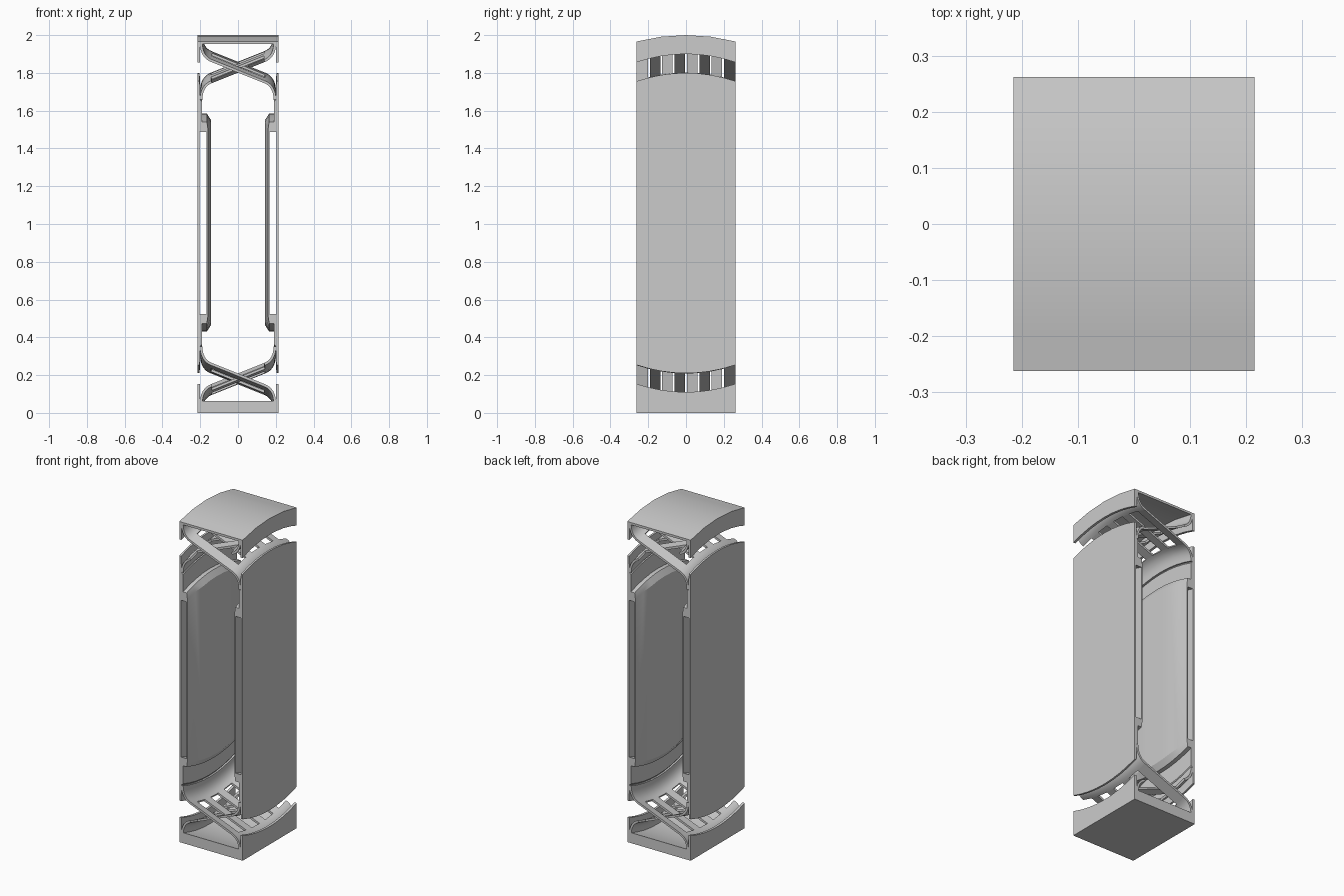
import bpy, bmesh, math

if "Cube" in bpy.data.objects:
    bpy.data.objects.remove(bpy.data.objects["Cube"])

W, D, H = 0.215, 0.262, 2.0
SAG = 0.044          # how far the curved edges rise from middle to front/back
MID = 1.005          # mirror height
N = 8
YS = [-D + 2 * D * i / N for i in range(N + 1)]

grey = bpy.data.materials.new("light grey")
grey.diffuse_color = (0.6, 0.6, 0.6, 1)
grey.use_nodes = True
grey.node_tree.nodes["Principled BSDF"].inputs["Base Color"].default_value = grey.diffuse_color


def bend(x, y, z):
    """Bow the lower half up and the upper half down towards front and back."""
    s = SAG * (y / D) ** 2
    return (x, y, z + s if z < MID else z - s)


def loft(bm, profile, ys, fn=bend):
    """Sweep a closed (x, z) profile along y, each point moved by fn."""
    rings = [[bm.verts.new(fn(x, y, z)) for x, z in profile] for y in ys]
    n = len(profile)
    for a, b in zip(rings, rings[1:]):
        for i in range(n):
            j = (i + 1) % n
            bm.faces.new((a[i], a[j], b[j], b[i]))
    bm.faces.new(rings[0])
    bm.faces.new(rings[-1][::-1])


def finish(bm, name):
    bmesh.ops.recalc_face_normals(bm, faces=bm.faces)
    me = bpy.data.meshes.new(name)
    bm.to_mesh(me)
    bm.free()
    me.materials.append(grey)
    ob = bpy.data.objects.new(name, me)
    bpy.context.collection.objects.link(ob)
    bpy.context.view_layer.objects.active = ob
    bpy.ops.object.select_all(action='DESELECT')
    ob.select_set(True)
    bpy.ops.object.shade_smooth_by_angle(angle=math.radians(18))
    return ob


def ribbon(path, t=0.013):
    """Closed outline of a thin strip following a path."""
    left, right = [], []
    for i, (x, z) in enumerate(path):
        a, b = path[max(i - 1, 0)], path[min(i + 1, len(path) - 1)]
        dx, dz = b[0] - a[0], b[1] - a[1]
        k = t / 2 / math.hypot(dx, dz)
        left.append((x - dz * k, z + dx * k))
        right.append((x + dz * k, z - dx * k))
    return left + right[::-1]


# base tray: flat underneath, curved floor and rims
def base_bend(x, y, z):
    return (x, y, 0) if z == 0 else bend(x, y, z)


bm = bmesh.new()
loft(bm, [(-W, 0), (W, 0), (W, .11), (.2, .11), (.2, .02),
          (-.2, .02), (-.2, .11), (-W, .11)], YS, base_bend)
finish(bm, "base_tray")


# top cap: arched lid of four facets with hanging rims
def cap_bend(x, y, z):
    if z < 1.95:
        return bend(x, y, z)
    u = abs(y) / D * 2
    i = min(int(u), 1)
    f = u - i
    arc = (i / 2) ** 2 * (1 - f) + ((i + 1) / 2) ** 2 * f
    return (x, y, z - 0.034 * arc)


bm = bmesh.new()
loft(bm, [(-W, H), (W, H), (W, 1.9), (.2, 1.9), (.2, 1.986),
          (-.2, 1.986), (-.2, 1.9), (-W, 1.9)], YS, cap_bend)
finish(bm, "top_cap")


# inner pads bulge inward, tapering near front and back
def pad_bend(x, y, z):
    if abs(x) < 0.163:
        f = max(0, (abs(y) - D * .5) / (D * .5))
        x += math.copysign(0.017 * f * min(1, (0.163 - abs(x)) / 0.02), x)
    return bend(x, y, z)


for side, word in ((-1, "left"), (1, "right")):
    bm = bmesh.new()
    wall = [(W, .21), (W, 1.8), (.203, 1.8), (.2, 1.70), (.19, 1.69), (.19, 1.53),
            (.204, 1.53), (.204, .48), (.19, .48), (.19, .32), (.2, .31), (.203, .21)]
    loft(bm, [(side * x, z) for x, z in wall], YS)
    finish(bm, word + "_wall")
    bm = bmesh.new()
    pad = [(.204, 1.585), (.165, 1.585), (.143, 1.55), (.143, .465), (.165, .43),
           (.204, .43), (.204, .48), (.166, .48), (.166, 1.53), (.204, 1.53)]
    loft(bm, [(side * x, z) for x, z in pad], YS, pad_bend)
    finish(bm, word + "_pad")

# crossing slatted sheets, point-symmetric S curve about the crossing
ZC = 0.158
P0, P1, P2 = (.14, .214), (.194, .235), (.195, .308)
curve = []
for i in range(9):
    t = i / 8
    curve.append(tuple((1 - t) ** 2 * a + 2 * t * (1 - t) * b + t * t * c
                       for a, b, c in zip(P0, P1, P2)))
upper = curve
lower = [(-x, 2 * ZC - z) for x, z in curve]
middle = [(-P0[0] - .002, 2 * ZC - P0[1] - .001), (P0[0] + .002, P0[1] + .001)]
PITCH = 2 * D / 8

for top in (False, True):
    for side, word in ((1, "right"), (-1, "left")):
        def place(path):
            out = []
            for x, z in path:
                z = max(z, 0.012)
                out.append((side * x, 2 * MID - z if top else z))
            return out
        bm = bmesh.new()
        for part in (upper, lower):
            loft(bm, place(ribbon(part)), YS)
        # in both ends the front slat falls from left to right
        first = 1 if (side == 1) != top else 0
        for k in range(first, 8, 2):
            a = -D + k * PITCH + (0 if k == 0 else .005)
            b = -D + (k + 1) * PITCH - (0 if k == 7 else .005)
            loft(bm, place(ribbon(middle)), [a, b])
        finish(bm, ("top_" if top else "bottom_") + word + "_slats")
